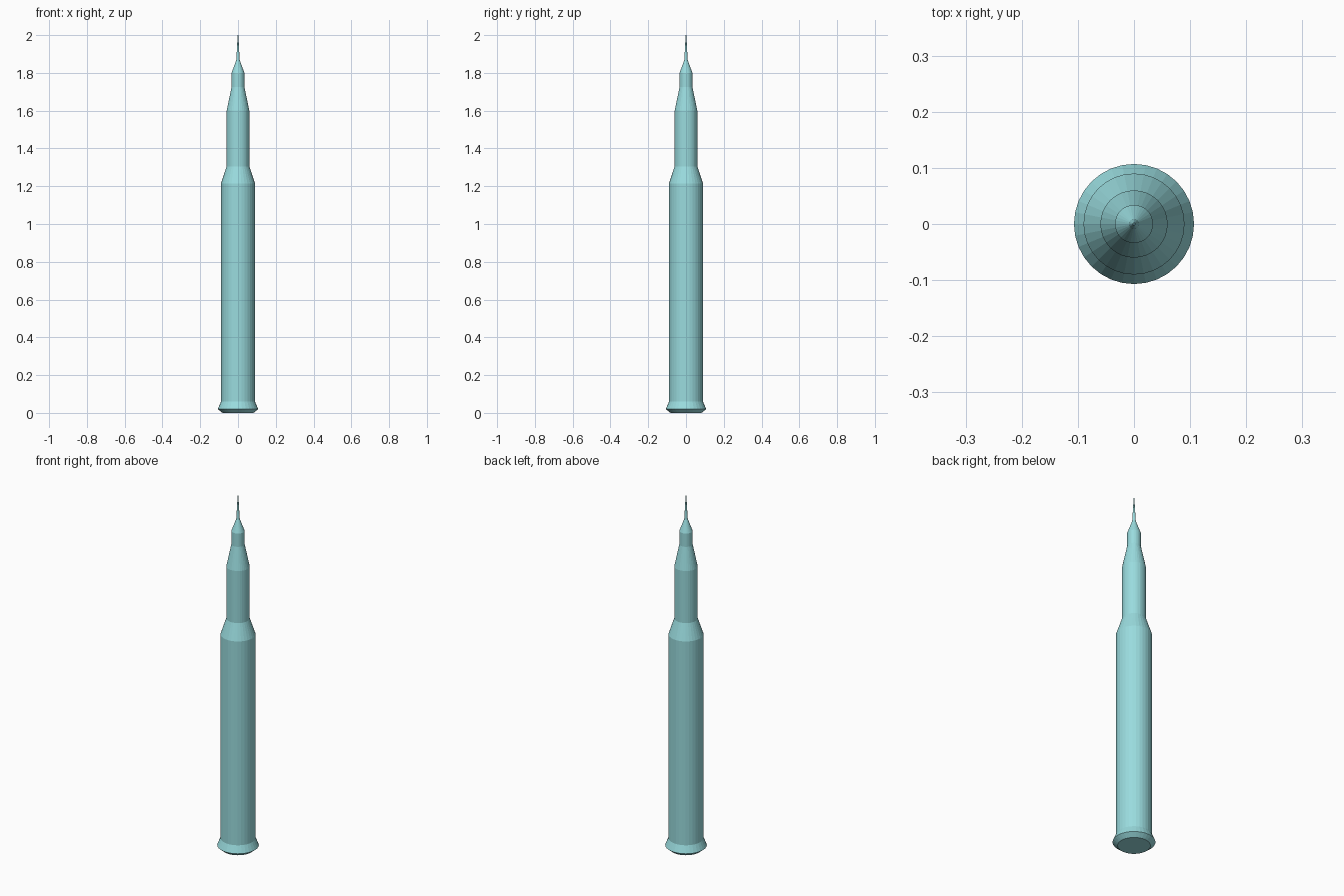
import bpy
import bmesh
from math import cos, sin, tau

cube = bpy.data.objects.get("Cube")
if cube:
    bpy.data.objects.remove(cube, do_unlink=True)

SIDES = 32
COLOR = (0.32, 0.71, 0.73, 1.0)

paint = bpy.data.materials.new("pale_teal")
paint.use_nodes = True
paint.diffuse_color = COLOR
paint.node_tree.nodes["Principled BSDF"].inputs["Base Color"].default_value = COLOR


def lathe(name, profile, cap_bottom=False, cap_top=False):
    """Turn a (radius, height) profile around the z axis."""
    bm = bmesh.new()
    rings = [[bm.verts.new((r * cos(tau * i / SIDES), r * sin(tau * i / SIDES), z))
              for i in range(SIDES)] for r, z in profile]
    for low, high in zip(rings, rings[1:]):
        for i in range(SIDES):
            j = (i + 1) % SIDES
            bm.faces.new((low[i], low[j], high[j], high[i]))
    if cap_bottom:
        bm.faces.new(rings[0][::-1])
    if cap_top:
        bm.faces.new(rings[-1])
    mesh = bpy.data.meshes.new(name)
    bm.to_mesh(mesh)
    bm.free()
    mesh.materials.append(paint)
    obj = bpy.data.objects.new(name, mesh)
    bpy.context.collection.objects.link(obj)


# Flared base with a chamfered underside
lathe("base_flare", [(0.082, 0), (0.107, 0.02), (0.09, 0.06)], cap_bottom=True)
# Main body and its tapered shoulder
lathe("lower_stage", [(0.09, 0.06), (0.09, 1.215)])
lathe("lower_shoulder", [(0.09, 1.215), (0.06, 1.305)])
# Narrow body and its long taper
lathe("upper_stage", [(0.06, 1.305), (0.06, 1.6)])
lathe("upper_shoulder", [(0.06, 1.6), (0.034, 1.725)])
# Capsule section, nose cone and needle tip
lathe("capsule", [(0.034, 1.725), (0.034, 1.8)])
lathe("nose_cone", [(0.034, 1.8), (0.009, 1.868)])
lathe("needle_tip", [(0.009, 1.868), (0.004, 1.96), (0.002, 2.0)], cap_top=True)
